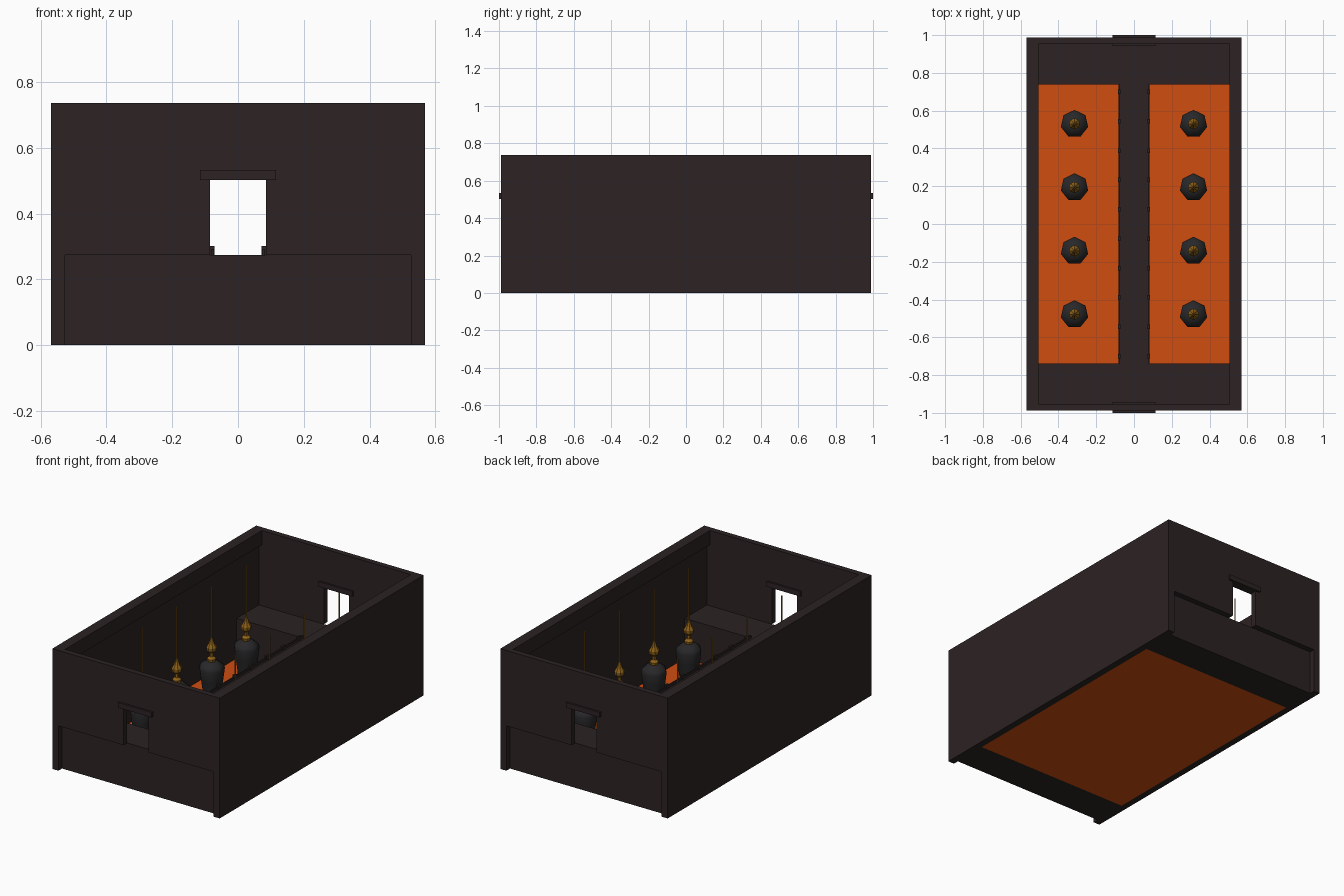
import bpy, math

old = bpy.data.objects.get("Cube")
if old:
    bpy.data.objects.remove(old, do_unlink=True)


def material(name, rgb):
    m = bpy.data.materials.new(name)
    m.use_nodes = True
    color = (*rgb, 1)
    m.diffuse_color = color
    m.node_tree.nodes["Principled BSDF"].inputs["Base Color"].default_value = color
    return m


STONE = material("dark_stone", (0.025, 0.016, 0.017))
LAVA = material("glowing_lava", (0.62, 0.075, 0.005))
IRON = material("urn_iron", (0.021, 0.020, 0.022))
GOLD = material("old_gold", (0.28, 0.125, 0.01))


def add_mesh(name, verts, faces, mat):
    me = bpy.data.meshes.new(name)
    me.from_pydata(verts, [], faces)
    me.materials.append(mat)
    ob = bpy.data.objects.new(name, me)
    bpy.context.collection.objects.link(ob)
    return ob


def box(name, xs, ys, zs, mat=STONE):
    xs, ys, zs = sorted(xs), sorted(ys), sorted(zs)
    verts = [(x, y, z) for x in xs for y in ys for z in zs]
    faces = [(0, 1, 3, 2), (4, 6, 7, 5), (0, 4, 5, 1),
             (2, 3, 7, 6), (0, 2, 6, 4), (1, 5, 7, 3)]
    return add_mesh(name, verts, faces, mat)


def lathe(name, profile, sides, x, y, mat, smooth=False):
    """Turn a (radius, height) profile around a vertical axis."""
    verts, faces = [], []
    for r, z in profile:
        for i in range(sides):
            a = math.pi / 2 + math.tau * i / sides
            verts.append((r * math.cos(a), r * math.sin(a), z))
    for k in range(len(profile) - 1):
        for i in range(sides):
            j = (i + 1) % sides
            b, t = k * sides, (k + 1) * sides
            faces.append((b + i, b + j, t + j, t + i))
    faces.append(tuple(reversed(range(sides))))
    top = (len(profile) - 1) * sides
    faces.append(tuple(range(top, top + sides)))
    ob = add_mesh(name, verts, faces, mat)
    ob.location = (x, y, 0)
    if smooth:
        bpy.ops.object.select_all(action="DESELECT")
        ob.select_set(True)
        bpy.context.view_layer.objects.active = ob
        bpy.ops.object.shade_smooth_by_angle(angle=math.radians(60))
    return ob


# Shell dimensions
OUT_X, IN_X, LIP_X = 0.568, 0.526, 0.505
OUT_Y, IN_Y, PLAT_Y = 0.988, 0.953, 0.738
TOP, FLOOR = 0.737, 0.275
DOOR_X, DOOR_TOP = 0.085, 0.502

# Lava bed under the whole hall
box("lava_bed", (-IN_X, IN_X), (-PLAT_Y, PLAT_Y), (0, 0.03), LAVA)

for sx, side in ((-1, "right"), (1, "left")):
    # Long walls with an overhanging lip along the top
    box(f"{side}_wall", (sx * IN_X, sx * OUT_X), (-OUT_Y, OUT_Y), (0, TOP))
    box(f"{side}_wall_lip", (sx * LIP_X, sx * IN_X), (-IN_Y, IN_Y), (0.65, TOP))
    # Low bridge railing on short posts
    box(f"{side}_bridge_rail", (sx * 0.073, sx * 0.081), (-PLAT_Y, PLAT_Y), (FLOOR, 0.292))
    for i in range(10):
        y = -0.7 + i * 1.4 / 9
        box(f"{side}_rail_post", (sx * 0.071, sx * 0.085),
            (y - 0.012, y + 0.012), (FLOOR - 0.035, 0.302))

for sy, end in ((-1, "front"), (1, "back")):
    # End walls hang above the platforms, with a doorway and lintel
    wall_y = (sy * IN_Y, sy * OUT_Y)
    for sx, side in ((-1, "right"), (1, "left")):
        box(f"{end}_wall_{side}", (sx * DOOR_X, sx * IN_X), wall_y, (FLOOR, TOP))
    box(f"{end}_wall_over_door", (-DOOR_X, DOOR_X), wall_y, (DOOR_TOP, TOP))
    box(f"{end}_lintel", (-0.115, 0.115), (sy * 0.942, sy * 1.0), (DOOR_TOP, 0.533))
    box(f"{end}_platform", (-IN_X, IN_X), (sy * PLAT_Y, sy * IN_Y), (0, FLOOR))

# Bridge between the platforms
box("bridge_deck", (-0.082, 0.082), (-PLAT_Y, PLAT_Y), (0.235, FLOOR))

# Urns, with a gold lantern above each one on a chain
URN = [(0.05, 0.02), (0.054, 0.09), (0.066, 0.17), (0.074, 0.235),
       (0.068, 0.255), (0.04, 0.275), (0.028, 0.28)]
LANTERN = [(0.024, 0.28), (0.026, 0.295), (0.012, 0.308), (0.011, 0.33),
           (0.028, 0.345), (0.03, 0.365), (0.018, 0.385), (0.006, 0.42)]
CHAIN = [(0.004, 0.41), (0.004, TOP)]
for x in (-0.315, 0.315):
    for row in range(4):
        y = -0.478 + row * 0.336
        lathe("urn", URN, 7, x, y, IRON, smooth=True)
        lathe("lantern", LANTERN, 8, x, y, GOLD)
        lathe("lantern_chain", CHAIN, 6, x, y, GOLD)
